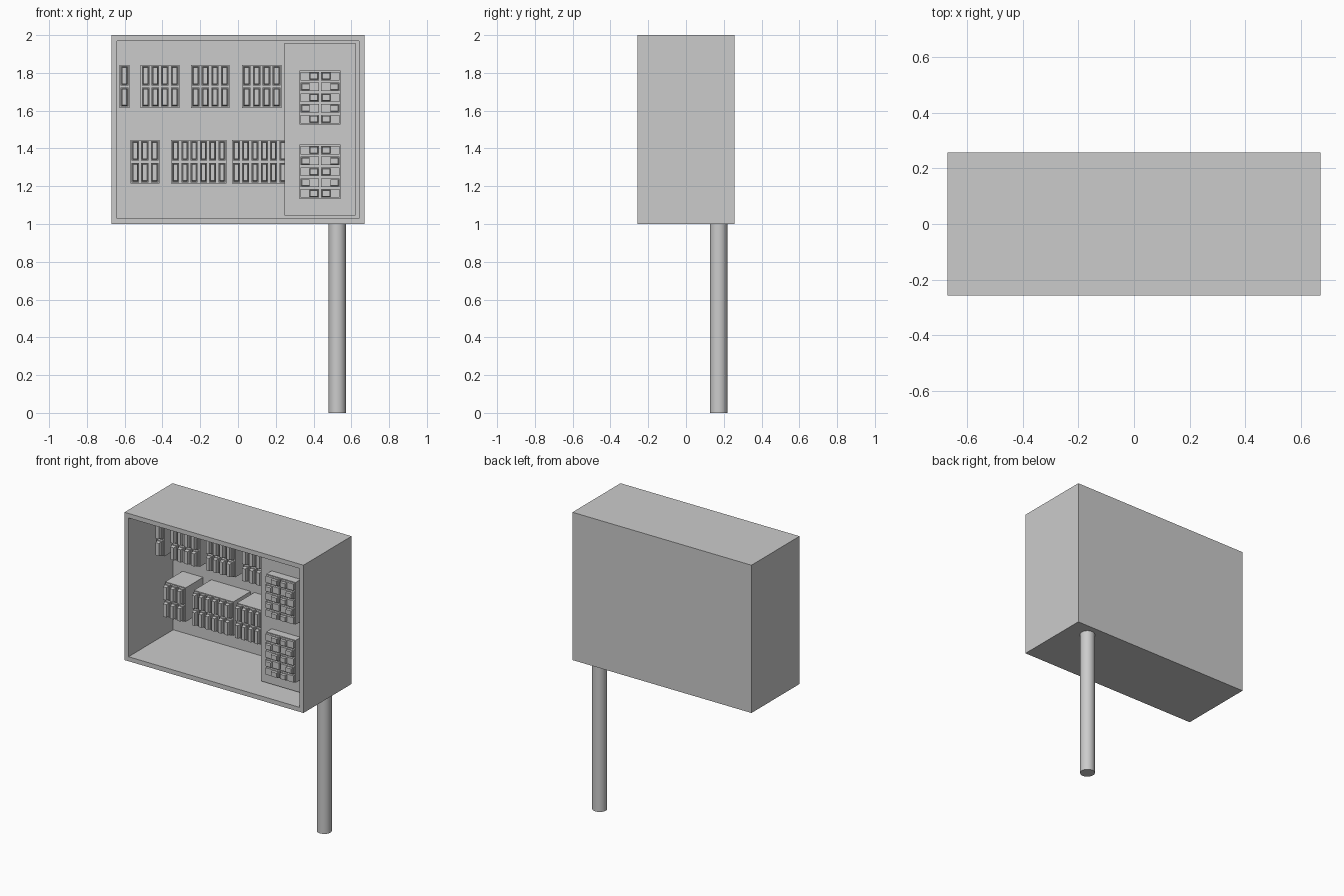
import bpy, bmesh
from mathutils import Vector

if "Cube" in bpy.data.objects:
    bpy.data.objects.remove(bpy.data.objects["Cube"])

FRONT, BACK_WALL = -0.257, 0.221


def add_box(bm, x0, x1, y0, y1, z0, z1, taper=0.0):
    """Box from ranges; taper shrinks the front (-y) face."""
    v = bmesh.ops.create_cube(bm, size=1)["verts"]
    for p in v:
        front = p.co.y < 0
        t = taper if front else 0.0
        p.co = Vector((x0 + t if p.co.x < 0 else x1 - t,
                       y0 if front else y1,
                       z0 + t if p.co.z < 0 else z1 - t))
    return v


def finish(bm, name):
    bmesh.ops.recalc_face_normals(bm, faces=bm.faces)
    me = bpy.data.meshes.new(name)
    bm.to_mesh(me)
    bm.free()
    ob = bpy.data.objects.new(name, me)
    bpy.context.collection.objects.link(ob)
    return ob


# Cabinet shell: box with a deep recess in the front
bm = bmesh.new()
add_box(bm, -0.67, 0.67, FRONT, 0.257, 1, 2)
bm.normal_update()
front = min(bm.faces, key=lambda f: f.calc_center_median().y)
bmesh.ops.inset_individual(bm, faces=[front], thickness=0.043)
ext = bmesh.ops.extrude_discrete_faces(bm, faces=[front])["faces"][0]
for v in ext.verts:
    v.co.y = BACK_WALL
finish(bm, "cabinet_shell")

# Support pole under the rear right corner
bpy.ops.mesh.primitive_cylinder_add(vertices=32, radius=0.046, depth=1,
                                    location=(0.525, 0.173, 0.5))
bpy.context.object.name = "support_pole"
bpy.ops.object.shade_smooth_by_angle()

# Raised panel on the right of the interior
bm = bmesh.new()
add_box(bm, 0.245, 0.622, -0.105, BACK_WALL, 1.045, 1.957)
finish(bm, "switch_panel")


def breaker_block(name, x0, x1, cols, z0, z1):
    """Deep body on the back wall with two rows of tall switches."""
    bm = bmesh.new()
    add_box(bm, x0, x1, 0.035, BACK_WALL, z0, z1)
    pitch, half = (x1 - x0) / cols, (z1 - z0) / 2
    for c in range(cols):
        for r in range(2):
            cx, cz = x0 + (c + 0.5) * pitch, z0 + (r + 0.5) * half
            w, h = pitch / 2 - 0.006, half / 2 - 0.006
            add_box(bm, cx - w, cx + w, 0.018, 0.035, cz - h, cz + h)
            w, h = w - 0.005, h - 0.005
            add_box(bm, cx - w, cx + w, -0.006, 0.018, cz - h, cz + h, 0.003)
    finish(bm, name)


# Upper and lower rows of breakers
for i, (x0, x1, n) in enumerate([(-0.627, -0.575, 1), (-0.515, -0.31, 4),
                                 (-0.25, -0.045, 4), (0.02, 0.23, 4)]):
    breaker_block(f"upper_breakers_{i + 1}", x0, x1, n, 1.615, 1.842)
for i, (x0, x1, n) in enumerate([(-0.57, -0.416, 3), (-0.355, -0.06, 6),
                                 (-0.033, 0.262, 6)]):
    breaker_block(f"lower_breakers_{i + 1}", x0, x1, n, 1.215, 1.445)


def toggle_bank(name, z0, z1):
    """Block on the panel with two columns of five wide toggles."""
    bm = bmesh.new()
    x0, x1 = 0.325, 0.543
    add_box(bm, x0, x1, -0.16, -0.105, z0, z1)
    pw, ph = (x1 - x0) / 2, (z1 - z0) / 5
    for c in range(2):
        for r in range(5):
            cx, cz = x0 + (c + 0.5) * pw, z0 + (r + 0.5) * ph
            w, h = pw / 2 - 0.005, ph / 2 - 0.006
            add_box(bm, cx - w, cx + w, -0.175, -0.16, cz - h, cz + h)
            # lever sits left or right of centre
            k = cx + (0.022 if (c + r) % 2 == 0 else -0.022)
            add_box(bm, k - 0.022, k + 0.022, -0.19, -0.175,
                    cz - h + 0.005, cz + h - 0.005, 0.002)
    finish(bm, name)


# Two toggle banks on the panel
toggle_bank("upper_toggles", 1.527, 1.812)
toggle_bank("lower_toggles", 1.133, 1.42)
